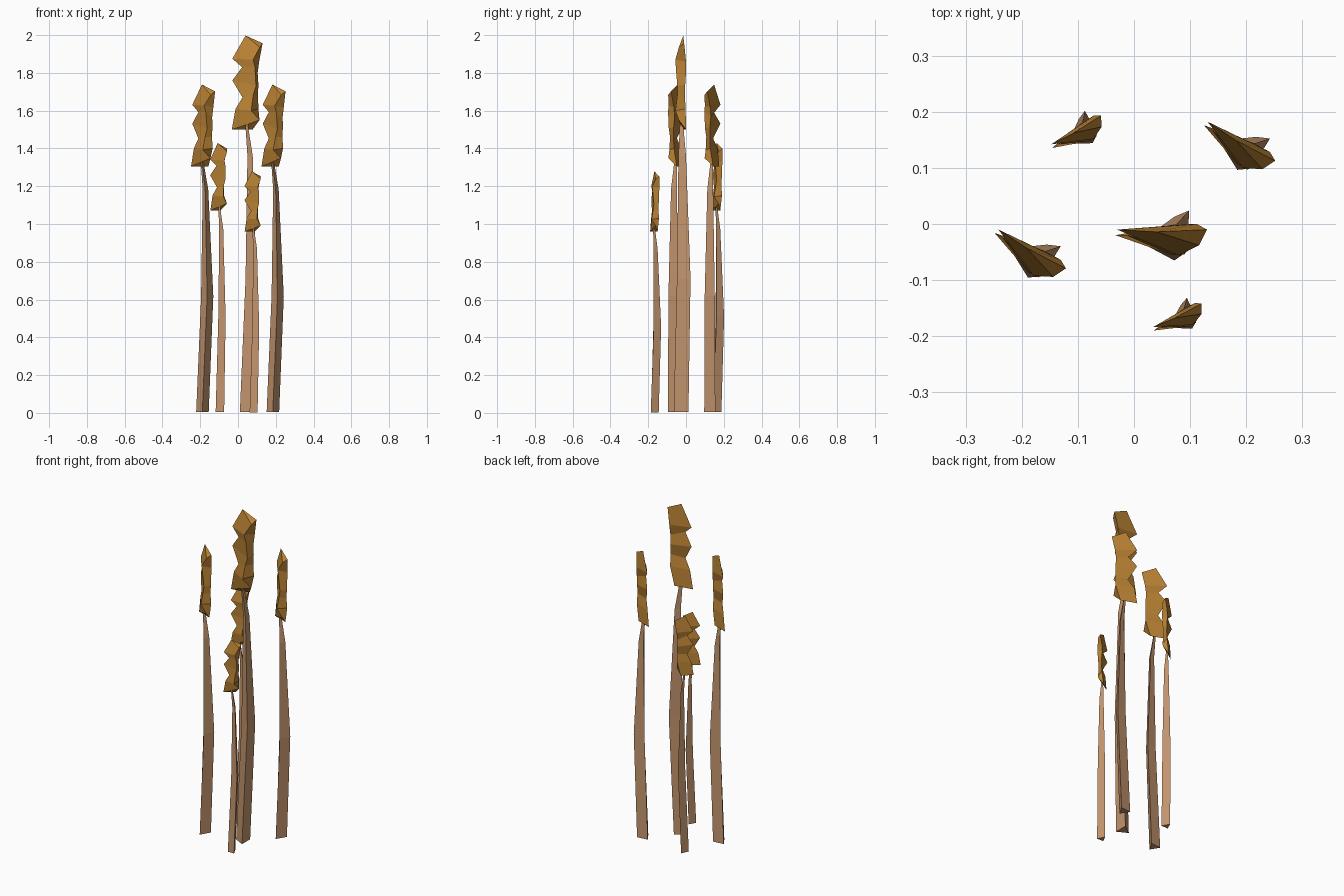
import bpy, bmesh, math
from mathutils import Vector, Matrix

def material(name, rgb):
    m = bpy.data.materials.new(name)
    m.diffuse_color = (*rgb, 1)
    return m

STALK = material("dry stem tan", (0.55, 0.30, 0.155))
HEAD = material("seed head ochre", (0.49, 0.225, 0.035))

# Three-sided sections (left, front right, back right), relative to the plant axis
stalk_rings = [
    [(-.04, -.012, .005), (.022, -.045, .005), (.022, .033, .005)],
    [(-.010, -.004, .71), (.046, -.028, .71), (.048, .044, .71)],
    [(.000, -.002, 1.36), (.028, -.020, 1.36), (.026, .020, 1.36)],
    [(-.012, -.006, 1.54), (.000, -.012, 1.54), (.000, .004, 1.54)],
]
head_rings = [
    [(-.083, .000, 1.50), (.064, -.018, 1.55), (.027, .020, 1.50)],
    [(-.063, .000, 1.61), (.020, -.036, 1.60), (.058, .018, 1.61)],
    [(-.026, -.010, 1.67), (.030, -.026, 1.68), (.056, .014, 1.68)],
    [(-.080, .010, 1.76), (.045, -.026, 1.73), (.058, .016, 1.74)],
    [(-.028, -.006, 1.83), (.040, -.034, 1.83), (.054, .020, 1.80)],
    [(-.080, .010, 1.875), (.030, -.036, 1.87), (.062, .020, 1.86)],
    [(-.010, .006, 1.998), (.066, -.018, 1.935), (.080, .010, 1.957)],
]

def loft(name, rings, mat, matrix):
    bm = bmesh.new()
    loops = [[bm.verts.new(matrix @ Vector(p)) for p in r] for r in rings]
    for a, b in zip(loops, loops[1:]):
        for i in range(3):
            j = (i + 1) % 3
            bm.faces.new((a[i], a[j], b[j], b[i]))
    bm.faces.new(loops[0][::-1])
    bm.faces.new(loops[-1])
    bmesh.ops.recalc_face_normals(bm, faces=bm.faces[:])
    me = bpy.data.meshes.new(name)
    bm.to_mesh(me)
    bm.free()
    me.materials.append(mat)
    ob = bpy.data.objects.new(name, me)
    bpy.context.collection.objects.link(ob)

# Five copies of one reed: name, x, y, turn, width scale, height scale
for name, x, y, turn, w, h in [
    ("centre", .05, -.02, 0, 1, 1),
    ("left", -.186, -.052, -30, .87, .87),
    ("right", .187, .140, -30, .87, .87),
    ("back", -.10, .162, 30, .64, .715),
    ("front", .08, -.168, 26, .60, .64),
]:
    m = (Matrix.Translation((x, y, 0)) @ Matrix.Rotation(math.radians(turn), 4, 'Z')
         @ Matrix.Diagonal((w, w, h, 1)))
    loft(name + "_reed_stalk", stalk_rings, STALK, m)
    loft(name + "_reed_seed_head", head_rings, HEAD, m)
